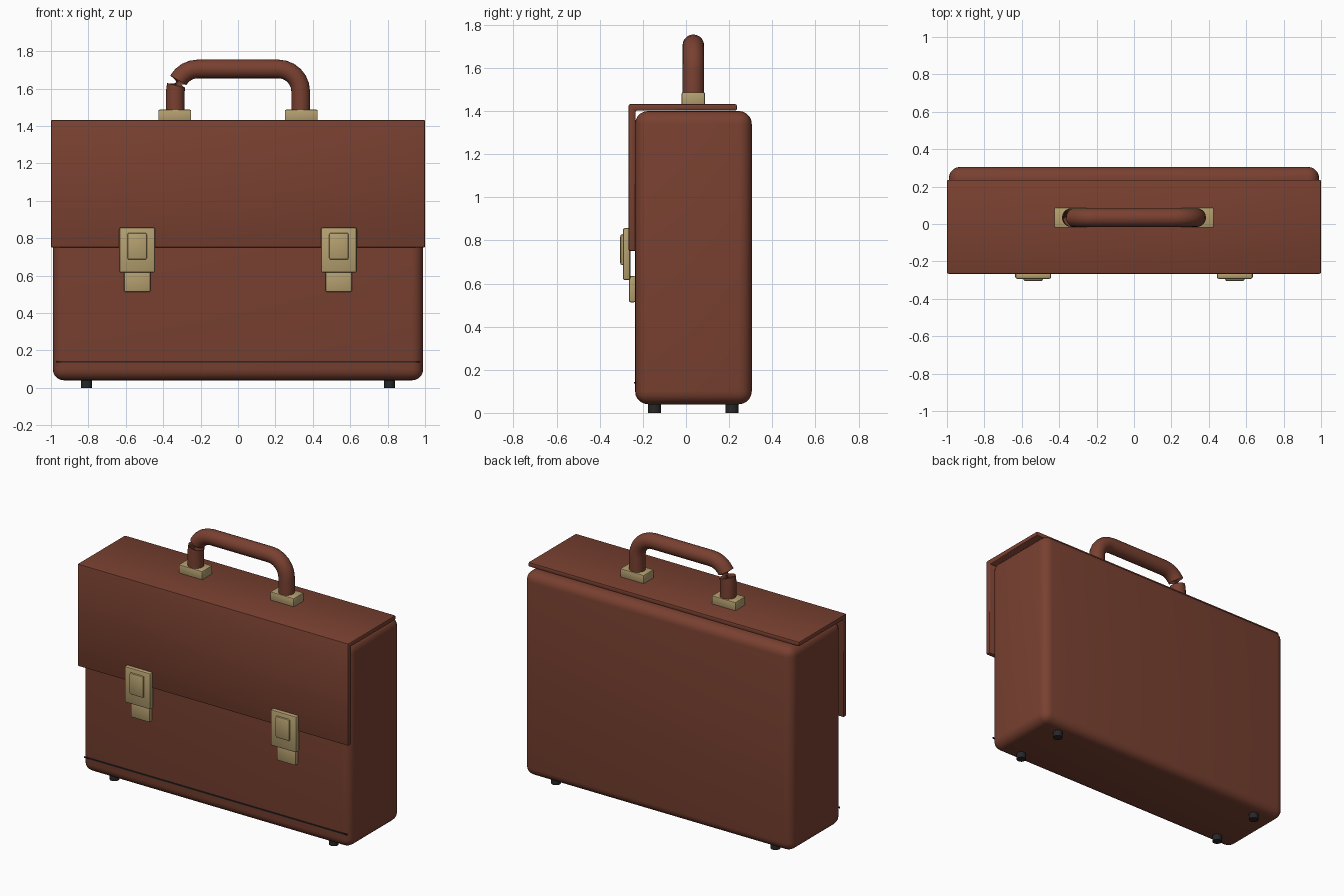
import bpy, bmesh, math
from mathutils import Vector

if "Cube" in bpy.data.objects:
    bpy.data.objects.remove(bpy.data.objects["Cube"])

def material(name, rgb):
    m = bpy.data.materials.new(name)
    m.diffuse_color = (*rgb, 1)
    m.use_nodes = True
    m.node_tree.nodes["Principled BSDF"].inputs["Base Color"].default_value = m.diffuse_color
    return m

LEATHER = material("brown leather", (0.19, 0.052, 0.030))
BRASS = material("brass", (0.46, 0.35, 0.16))
DARK = material("dark rubber", (0.02, 0.02, 0.022))
YC = 0.034  # depth centre of the case

def finish(bm, name, mat, bevel=0, segs=2, angle=35):
    bmesh.ops.recalc_face_normals(bm, faces=bm.faces)
    me = bpy.data.meshes.new(name)
    bm.to_mesh(me)
    bm.free()
    ob = bpy.data.objects.new(name, me)
    bpy.context.collection.objects.link(ob)
    me.materials.append(mat)
    if bevel:
        b = ob.modifiers.new("bevel", 'BEVEL')
        b.width, b.segments = bevel, segs
    bpy.ops.object.select_all(action='DESELECT')
    ob.select_set(True)
    bpy.context.view_layer.objects.active = ob
    if bevel:
        bpy.ops.object.modifier_apply(modifier="bevel")
    bpy.ops.object.shade_smooth_by_angle(angle=math.radians(angle))
    return ob

def box(name, lo, hi, mat, bevel=0, segs=2):
    bm = bmesh.new()
    bmesh.ops.create_cube(bm, size=1)
    for v in bm.verts:
        v.co = [(l + h) / 2 + c * (h - l) for c, l, h in zip(v.co, lo, hi)]
    return finish(bm, name, mat, bevel, segs)

# case body
box("case_body", (-0.99, -0.236, 0.04), (0.99, 0.305, 1.40), LEATHER, 0.06, 5)

# L-shaped flap over the top and front
bm = bmesh.new()
profile = [(-0.266, 0.75), (-0.266, 1.432), (0.236, 1.432), (0.236, 1.402),
           (-0.234, 1.402), (-0.234, 0.75)]
face = bm.faces.new([bm.verts.new((-1, y, z)) for y, z in profile])
ext = bmesh.ops.extrude_face_region(bm, geom=[face])
bmesh.ops.translate(bm, vec=(2, 0, 0),
                    verts=[g for g in ext["geom"] if isinstance(g, bmesh.types.BMVert)])
finish(bm, "front_flap", LEATHER, 0.007, 2)

# dark seam line near the bottom of the front
box("bottom_seam", (-0.97, -0.241, 0.136), (0.97, -0.233, 0.144), DARK)

for side, s in (("left", -1), ("right", 1)):
    # clasps
    x = 0.539 * s
    box(side + "_clasp_plate", (x - 0.096, -0.293, 0.616), (x + 0.096, -0.258, 0.857), BRASS, 0.01)
    box(side + "_clasp_button", (x - 0.052, -0.305, 0.685), (x + 0.052, -0.285, 0.829), BRASS, 0.01)
    box(side + "_clasp_catch", (x - 0.071, -0.265, 0.513), (x + 0.071, -0.233, 0.635), BRASS, 0.008)
    # handle mounts
    x = 0.338 * s
    box(side + "_handle_mount", (x - 0.088, YC - 0.054, 1.425), (x + 0.088, YC + 0.054, 1.487), BRASS, 0.007)
    # feet
    for end, y in (("front", YC - 0.18), ("back", YC + 0.18)):
        bm = bmesh.new()
        bmesh.ops.create_cone(bm, cap_ends=True, segments=16, radius1=0.03, radius2=0.03, depth=0.06)
        bmesh.ops.translate(bm, vec=(0.81 * s, y, 0.03), verts=bm.verts)
        finish(bm, f"{side}_{end}_foot", DARK)

# handle: swept tube, with the half-turn pinch in the left bend
N, R, BEND, XA, ZA = 20, 0.05, 0.12, 0.215, 1.585
rings = [(Vector((-XA - BEND, YC, 1.45)), 0)]
for i in range(7):
    a = math.radians(15 * i)
    rings.append((Vector((-XA - BEND * math.cos(a), YC, ZA + BEND * math.sin(a))), a))
for i in range(7):
    a = math.radians(90 + 15 * i)
    rings.append((Vector((XA - BEND * math.cos(a), YC, ZA + BEND * math.sin(a))), a))
rings.append((Vector((XA + BEND, YC, 1.45)), math.pi))
bm = bmesh.new()
loops = []
for k, (c, a) in enumerate(rings):
    out = Vector((-math.cos(a), 0, math.sin(a)))
    turn = 0 if k < 3 else math.pi
    loops.append([bm.verts.new(c + R * (out * math.cos(t) + Vector((0, math.sin(t), 0))))
                  for t in (2 * math.pi * j / N + turn for j in range(N))])
for p, q in zip(loops, loops[1:]):
    for j in range(N):
        bm.faces.new((p[j], p[(j + 1) % N], q[(j + 1) % N], q[j]))
bm.faces.new(loops[0])
bm.faces.new(loops[-1])
finish(bm, "carry_handle", LEATHER, angle=40)
